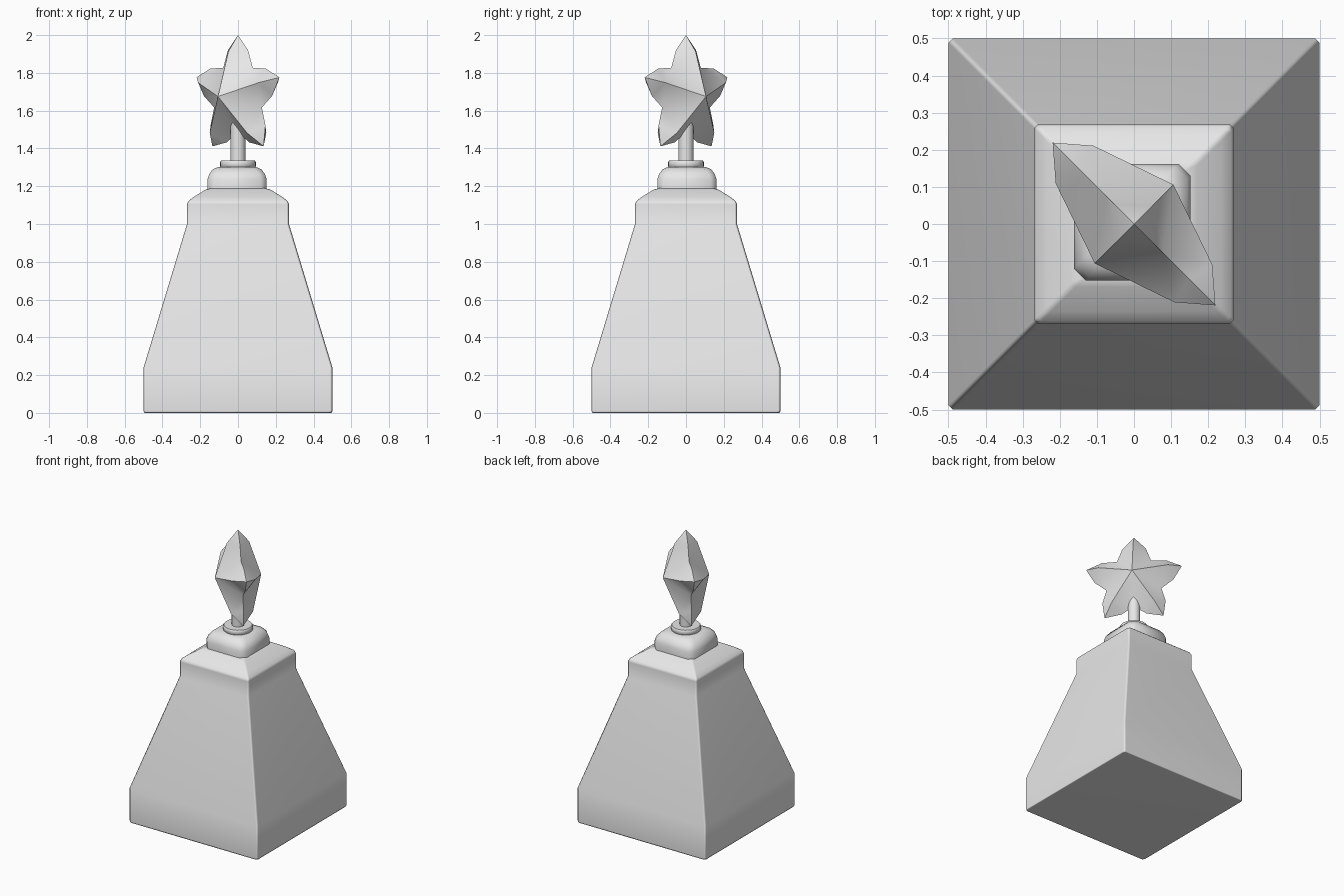
import bpy
import bmesh
import math
from mathutils import Vector

if "Cube" in bpy.data.objects:
    bpy.data.objects.remove(bpy.data.objects["Cube"], do_unlink=True)

grey = bpy.data.materials.new("plain_grey")
grey.use_nodes = True
grey.diffuse_color = (0.8, 0.8, 0.8, 1)
grey.node_tree.nodes["Principled BSDF"].inputs["Base Color"].default_value = (0.8, 0.8, 0.8, 1)


def finish(name, bm, angle):
    """Turn a bmesh into a smooth-shaded, coloured object."""
    bmesh.ops.recalc_face_normals(bm, faces=bm.faces)
    mesh = bpy.data.meshes.new(name)
    bm.to_mesh(mesh)
    bm.free()
    mesh.materials.append(grey)
    obj = bpy.data.objects.new(name, mesh)
    bpy.context.collection.objects.link(obj)
    bpy.ops.object.select_all(action='DESELECT')
    obj.select_set(True)
    bpy.context.view_layer.objects.active = obj
    bpy.ops.object.shade_smooth_by_angle(angle=math.radians(angle))
    return obj


def loft(name, rings, angle=50):
    """Join a stack of rings (lists of points) and cap both ends."""
    bm = bmesh.new()
    loops = [[bm.verts.new(p) for p in ring] for ring in rings]
    n = len(loops[0])
    for low, high in zip(loops, loops[1:]):
        for i in range(n):
            j = (i + 1) % n
            bm.faces.new((low[i], low[j], high[j], high[i]))
    bm.faces.new(loops[0][::-1])
    bm.faces.new(loops[-1])
    return finish(name, bm, angle)


def square_ring(half, z, cut, cx=0.0, cy=0.0):
    """Square with cut corners."""
    s = half - cut
    corners = [(half, -s), (half, s), (s, half), (-s, half),
               (-half, s), (-half, -s), (-s, -half), (s, -half)]
    return [(x + cx, y + cy, z) for x, y in corners]


def round_ring(radius, z, sides=24):
    return [(radius * math.cos(a), radius * math.sin(a), z)
            for a in (math.tau * i / sides for i in range(sides))]


# Tapered pedestal with a domed shoulder
pedestal_profile = [(0.495, 0.0), (0.5, 0.008), (0.5, 0.24), (0.27, 1.0),
                    (0.27, 1.105), (0.262, 1.122), (0.235, 1.143),
                    (0.17, 1.183), (0.14, 1.19)]
pedestal = loft("pedestal", [square_ring(h, z, 0.012) for h, z in pedestal_profile])
weighted = pedestal.modifiers.new("even_shading", 'WEIGHTED_NORMAL')
weighted.keep_sharp = True

# Small rounded plinth
plinth_profile = [(0.157, 1.18), (0.157, 1.235), (0.148, 1.264),
                  (0.128, 1.29), (0.10, 1.302)]
loft("plinth", [square_ring(h, z, 0.032, -0.005, 0.005) for h, z in plinth_profile])

# Collar disc and stem
loft("collar", [round_ring(r, z) for r, z in
                [(0.085, 1.295), (0.095, 1.305), (0.095, 1.328), (0.09, 1.335)]])
loft("stem", [round_ring(0.04, z) for z in (1.32, 1.56)])

# Puffed five-pointed star, turned diagonally
ACROSS = Vector((1, -1, 0)).normalized()
OUT = Vector((1, 1, 0)).normalized()
UP = Vector((0, 0, 1))
CENTRE = Vector((0, 0, 1.675))


def star_point(radius, angle, depth=0.0):
    return CENTRE + ACROSS * radius * math.sin(angle) + UP * radius * math.cos(angle) + OUT * depth


bm = bmesh.new()
step = math.tau / 5
spread = math.atan2(0.076, 0.245)
tips = [bm.verts.new(star_point(0.326, i * step)) for i in range(5)]
valleys = [bm.verts.new(star_point(0.188, (i + 0.5) * step)) for i in range(5)]
shoulders = [[bm.verts.new(star_point(0.256, i * step + s * spread)) for s in (-1, 1)]
             for i in range(5)]
for side in (-1, 1):
    apex = bm.verts.new(star_point(0, 0, side * 0.15))
    for i in range(5):
        ridge = bm.verts.new(star_point(0.238, i * step, side * 0.072))
        for valley, shoulder in ((valleys[i - 1], shoulders[i][0]),
                                 (valleys[i], shoulders[i][1])):
            bm.faces.new((apex, valley, ridge))
            bm.faces.new((valley, shoulder, ridge))
            bm.faces.new((shoulder, tips[i], ridge))
finish("star", bm, 65)
